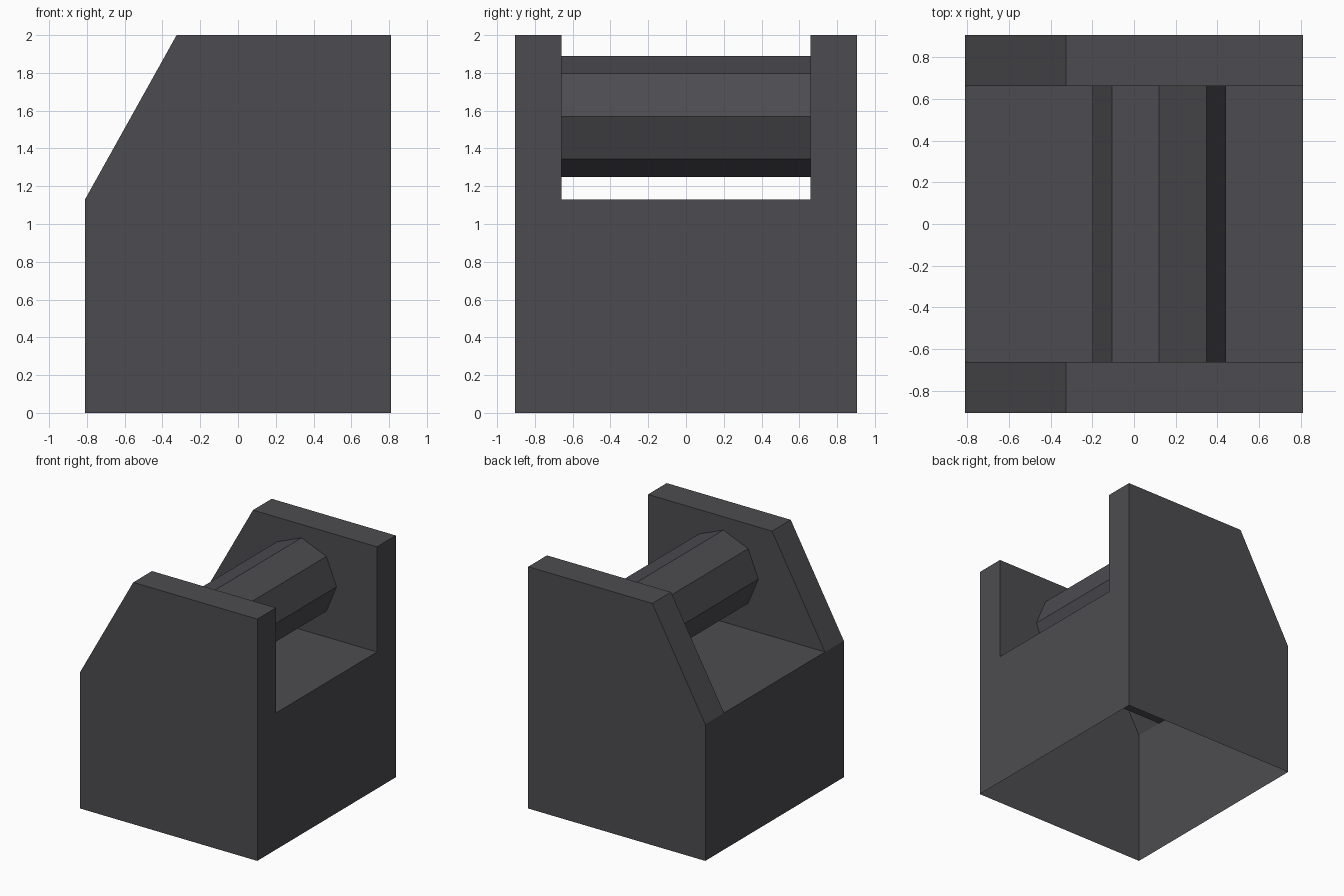
import bpy, bmesh, math

cube = bpy.data.objects.get("Cube")
if cube:
    bpy.data.objects.remove(cube, do_unlink=True)

# One dark grey for the whole model
grey = bpy.data.materials.new("dark_grey")
colour = (0.073, 0.071, 0.080, 1.0)
grey.diffuse_color = colour
grey.use_nodes = True
bsdf = grey.node_tree.nodes["Principled BSDF"]
bsdf.inputs["Base Color"].default_value = colour
bsdf.inputs["Roughness"].default_value = 0.8


def finish(name, bm):
    """Turn a bmesh into a flat-shaded object."""
    bmesh.ops.recalc_face_normals(bm, faces=bm.faces)
    mesh = bpy.data.meshes.new(name)
    bm.to_mesh(mesh)
    bm.free()
    mesh.materials.append(grey)
    obj = bpy.data.objects.new(name, mesh)
    bpy.context.collection.objects.link(obj)
    return obj


HALF_X, HALF_Y, WELL_Y = 0.81, 0.905, 0.66
FLOOR_Z, TOP_Z = 1.13, 2.0

# Housing: a thin shell, open underneath, with two sloped cheeks around a well
outline = [(-HALF_X, 0), (-HALF_X, FLOOR_Z), (-0.325, TOP_Z),
           (HALF_X, TOP_Z), (HALF_X, FLOOR_Z), (HALF_X, 0)]
bm = bmesh.new()
rings = [[bm.verts.new((x, y, z)) for x, z in outline]
         for y in (-HALF_Y, -WELL_Y, WELL_Y, HALF_Y)]

for i, (a, b) in enumerate(zip(rings, rings[1:])):
    # The middle bay has only the low walls; the cheeks have the full outline
    for s in ((0, 4) if i == 1 else range(5)):
        bm.faces.new((a[s], a[s + 1], b[s + 1], b[s]))

bm.faces.new((rings[1][1], rings[1][4], rings[2][4], rings[2][1]))  # well floor
for ring in (rings[0], rings[3]):                                   # outer sides
    bm.faces.new(ring)
for ring in (rings[1], rings[2]):                                   # well sides
    bm.faces.new(ring[1:5])
finish("housing", bm)

# Roller: an eight-sided bar between the cheeks, with a corner at the top
bm = bmesh.new()
bmesh.ops.create_cone(bm, cap_ends=False, segments=8, radius1=0.32,
                      radius2=0.32, depth=2 * WELL_Y)
roller = finish("roller", bm)
roller.rotation_euler.x = math.radians(90)
roller.location = (0.12, 0, 1.57)
